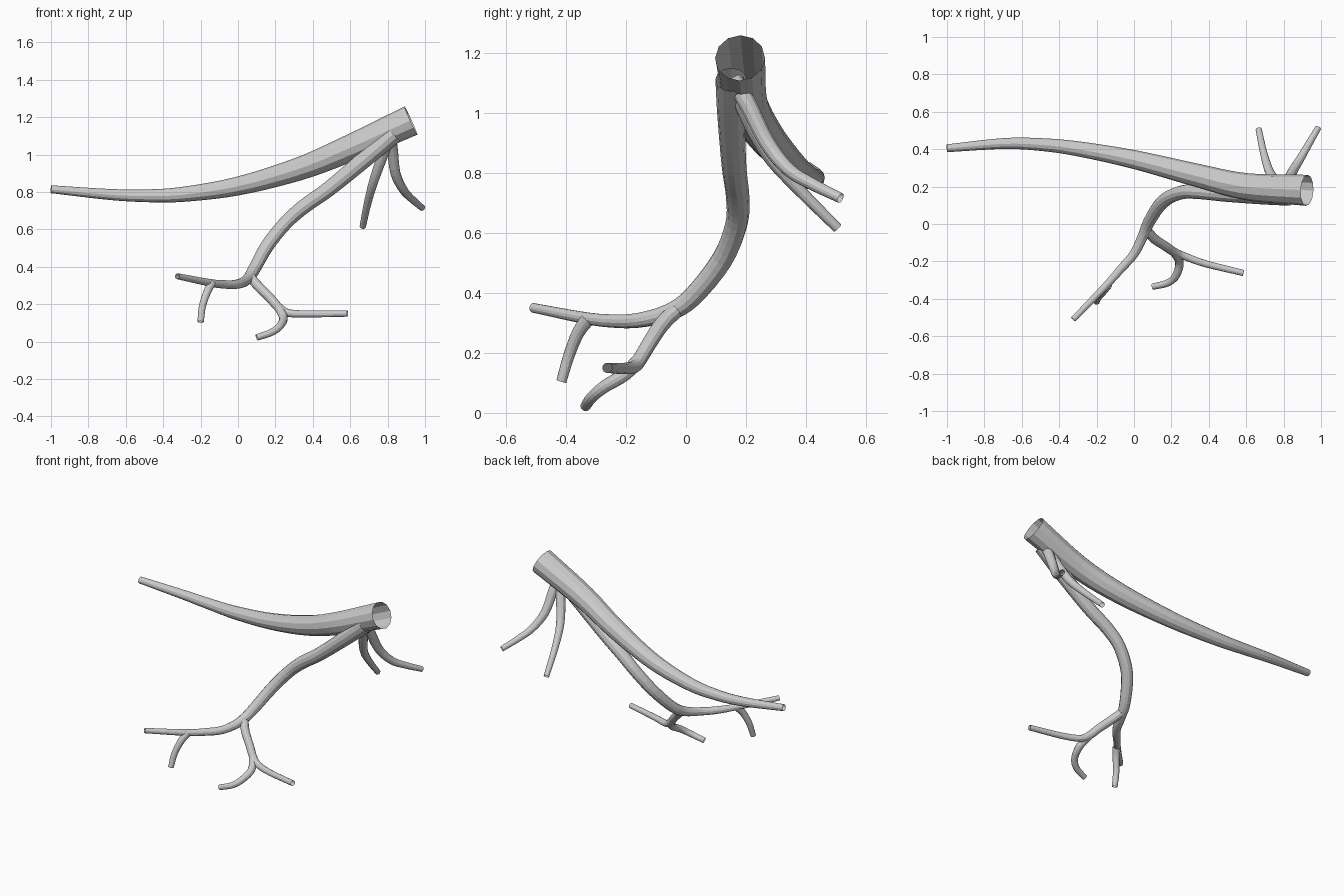
import bpy, bmesh, math
from mathutils import Vector

SIDES = 12
bark = bpy.data.materials.new("plain_grey")
bark.diffuse_color = (0.6, 0.6, 0.6, 1)


def spline(pts, steps):
    """Catmull-Rom through (x, y, z, radius) points."""
    p = [Vector(q) for q in pts]
    p = [2 * p[0] - p[1]] + p + [2 * p[-1] - p[-2]]
    out = []
    for i in range(1, len(p) - 2):
        a, b, c, d = p[i - 1:i + 3]
        for s in range(steps):
            t = s / steps
            out.append(0.5 * (2 * b + (c - a) * t + (2 * a - 5 * b + 4 * c - d) * t * t
                              + (3 * b - a - 3 * c + d) * t ** 3))
    return out + [p[-2]]


def tube(name, pts, steps=4):
    """Open tapered tube swept along a path."""
    path = spline(pts, steps)
    pos = [q.to_3d() for q in path]
    bm = bmesh.new()
    rings, side = [], None
    for i, c in enumerate(pos):
        t = (pos[min(i + 1, len(pos) - 1)] - pos[max(i - 1, 0)]).normalized()
        if side is None:
            side = t.cross(Vector((0, 0, 1)))
        side = (side - t * side.dot(t)).normalized()
        up = t.cross(side)
        r = path[i][3]
        rings.append([bm.verts.new(c + r * (math.cos(a) * side + math.sin(a) * up))
                      for a in (2 * math.pi * k / SIDES for k in range(SIDES))])
    for r0, r1 in zip(rings, rings[1:]):
        for k in range(SIDES):
            j = (k + 1) % SIDES
            bm.faces.new((r0[k], r0[j], r1[j], r1[k]))
    me = bpy.data.meshes.new(name)
    bm.to_mesh(me)
    bm.free()
    me.materials.append(bark)
    ob = bpy.data.objects.new(name, me)
    bpy.context.collection.objects.link(ob)


# thick main limb
tube("main_limb", [
    (.925, .18, 1.182, .083), (.6, .20, 1.035, .072), (.33, .262, .925, .062),
    (0, .345, .832, .050), (-.3, .402, .787, .040), (-.5, .425, .78, .034),
    (-.7, .43, .788, .029), (-1, .405, .815, .021)], 5)

# long hanging branch
tube("lower_branch", [
    (.83, .15, 1.11, .052), (.7, .15, .995, .046), (.49, .16, .82, .041),
    (.35, .172, .72, .039), (.25, .168, .63, .037), (.155, .12, .51, .036),
    (.085, .02, .385, .033), (.05, -.06, .333, .029), (0, -.16, .308, .025),
    (-.07, -.24, .306, .023), (-.15, -.33, .315, .020), (-.325, -.51, .35, .016)])

# fork below the lower branch
tube("fork_right_twig", [
    (.065, -.03, .345, .026), (.11, -.08, .295, .026), (.17, -.12, .235, .025),
    (.22, -.153, .18, .024), (.27, -.172, .153, .021), (.38, -.212, .148, .019),
    (.585, -.262, .15, .017)])
tube("fork_left_twig", [
    (.215, -.148, .185, .024), (.243, -.205, .128, .023), (.225, -.275, .085, .021),
    (.18, -.315, .05, .019), (.10, -.335, .022, .017)])

# small twig near the tip of the lower branch
tube("tip_twig", [
    (-.14, -.325, .315, .024), (-.165, -.36, .265, .021), (-.19, -.39, .19, .019),
    (-.2, -.415, .105, .017)])

# two back twigs near the thick end
tube("back_left_twig", [
    (.805, .16, 1.11, .032), (.785, .19, 1.03, .030), (.75, .235, .93, .027),
    (.72, .29, .84, .024), (.692, .385, .735, .020), (.667, .505, .615, .017)])
tube("back_right_twig", [
    (.81, .155, 1.11, .032), (.825, .205, 1.03, .030), (.842, .27, .90, .027),
    (.885, .342, .81, .023), (.93, .42, .762, .020), (.985, .515, .715, .017)])
